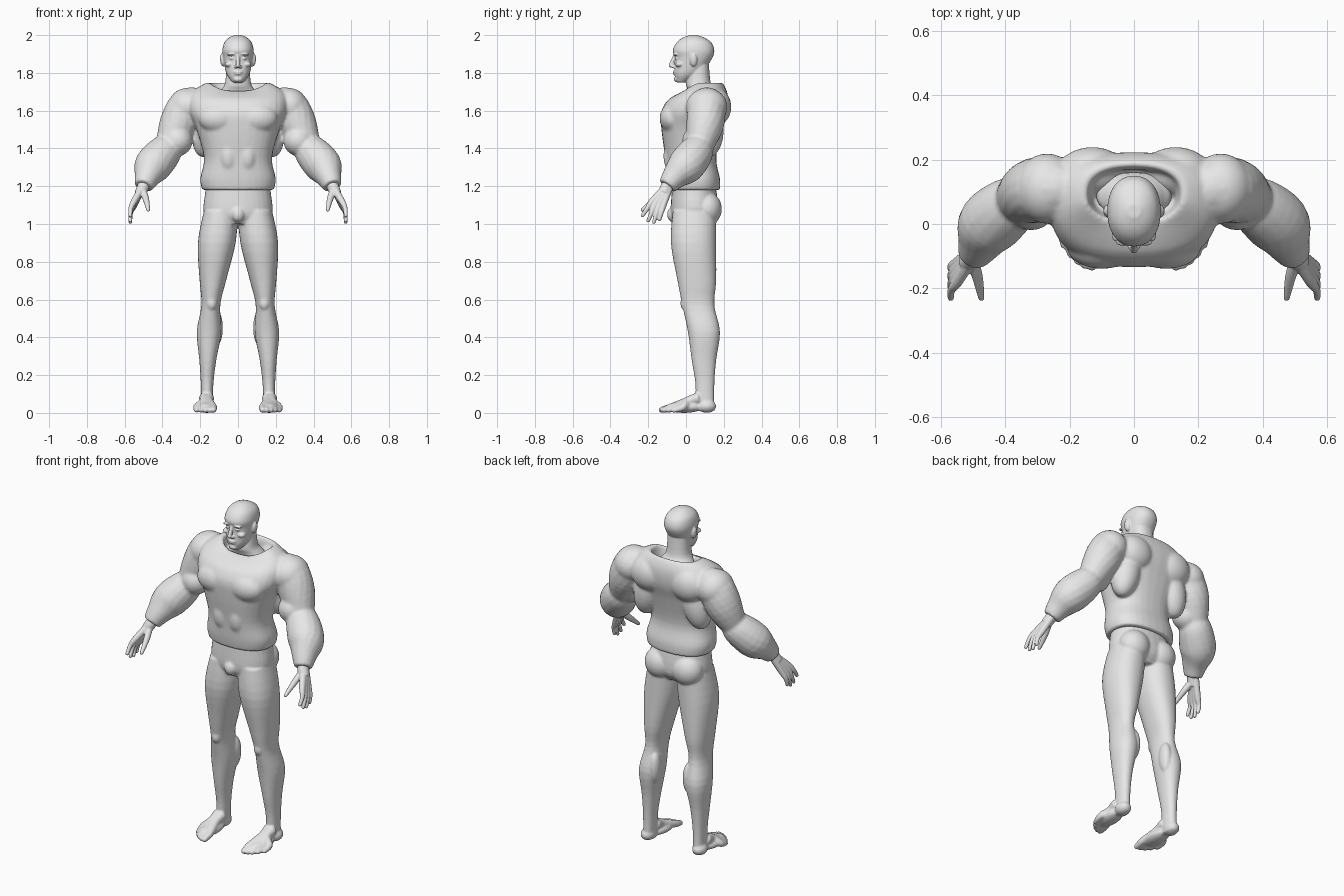
import bpy
import bmesh
import math
from mathutils import Matrix, Vector

cube = bpy.data.objects.get("Cube")
if cube:
    bpy.data.objects.remove(cube, do_unlink=True)

colour = (0.8, 0.8, 0.8, 1)
grey = bpy.data.materials.new("plain_grey")
grey.use_nodes = True
grey.diffuse_color = colour
grey.node_tree.nodes["Principled BSDF"].inputs["Base Color"].default_value = colour


def resample(rows, steps=4):
    """Smooth curve through rows of numbers."""
    rows = [Vector(row) for row in rows]
    last = len(rows) - 1
    curve = []
    for i in range(last):
        before, start = rows[max(i - 1, 0)], rows[i]
        end, after = rows[i + 1], rows[min(i + 2, last)]
        leave, arrive = (end - before) / 2, (after - start) / 2
        for step in range(steps):
            t = step / steps
            ease = t * t * (3 - 2 * t)
            curve.append(start.lerp(end, ease) + leave * t * (1 - t) ** 2
                         - arrive * t * t * (1 - t))
    return curve + [rows[last]]


def circle(count):
    """Cosine and sine pairs around a full turn."""
    angles = [math.tau * k / count for k in range(count)]
    return [(math.cos(angle), math.sin(angle)) for angle in angles]


def skin(bm, rings):
    """Join rings of points into a closed skin."""
    rings = [[bm.verts.new(point) for point in ring] for ring in rings]
    for low, high in zip(rings, rings[1:]):
        for i in range(len(low)):
            bm.faces.new((low[i - 1], low[i], high[i], high[i - 1]))
    bm.faces.new(rings[0])
    bm.faces.new(rings[-1])


def stack(bm, rows, power=2.2, centre=lambda z: 0, dip=lambda z: 0):
    """Level sections, each with height, front, back and half width."""
    def bend(value):
        return math.copysign(abs(value) ** (2 / power), value)

    rings = []
    for z, front, back, half in resample(rows):
        middle, depth = (front + back) / 2, (back - front) / 2
        rings.append([(centre(z) + half * bend(c), middle + depth * bend(s),
                       z - dip(z) * min(0, s) ** 2) for c, s in circle(32)])
    skin(bm, rings)


def ball(bm, at, size, tilt=0):
    """Ellipsoid leaning sideways by the tilt."""
    place = Matrix.Translation(at) @ Matrix.Rotation(tilt, 4, 'Y') @ Matrix.Diagonal((*size, 1))
    bmesh.ops.create_uvsphere(bm, u_segments=24, v_segments=16, radius=1, matrix=place)


def tube(bm, rows, round_tip=False):
    """Round sections along a path, each with a position and a radius."""
    points = resample(rows)
    rings = []
    for i, point in enumerate(points):
        ahead = points[min(i + 1, len(points) - 1)].xyz
        turn = (ahead - points[max(i - 1, 0)].xyz).to_track_quat('Z', 'Y')
        rings.append([point.xyz + turn @ Vector((c, s, 0)) * point.w for c, s in circle(16)])
    skin(bm, rings)
    if round_tip:
        ball(bm, point.xyz, [point.w] * 3)


def reflect(bm):
    """Copy everything built so far to the other side."""
    copy = bmesh.ops.duplicate(bm, geom=bm.verts[:] + bm.edges[:] + bm.faces[:])["geom"]
    verts = [item for item in copy if isinstance(item, bmesh.types.BMVert)]
    bmesh.ops.scale(bm, vec=(-1, 1, 1), verts=verts)


def finish(name, bm, voxel, smoothing):
    """Fuse the volumes into one smooth surface."""
    bmesh.ops.recalc_face_normals(bm, faces=bm.faces)
    mesh = bpy.data.meshes.new(name)
    bm.to_mesh(mesh)
    bm.free()
    mesh.materials.append(grey)
    part = bpy.data.objects.new(name, mesh)
    bpy.context.collection.objects.link(part)
    fuse = part.modifiers.new("fuse", 'REMESH')
    fuse.mode = 'VOXEL'
    fuse.voxel_size = voxel
    fuse.use_smooth_shade = True
    soften = part.modifiers.new("soften", 'SMOOTH')
    soften.factor = 0.5
    soften.iterations = smoothing


# Sweater: muscles and sleeves, then the body with a sunken collar
bm = bmesh.new()
chest = ball(bm, at=(.1, -.07, 1.56), size=(.11, .07, .08))
shoulder_blade = ball(bm, at=(.13, .16, 1.62), size=(.11, .08, .1))
flank = ball(bm, at=(.16, .12, 1.5), size=(.08, .08, .15), tilt=-.2)
stomach = ball(bm, at=(.05, -.07, 1.36), size=(.05, .05, .09))
shoulder_cap = ball(bm, at=(.27, .11, 1.62), size=(.1, .11, .1), tilt=.5)
biceps = ball(bm, at=(.32, .06, 1.44), size=(.08, .08, .08))
upper_sleeve = tube(bm, [(.2, .11, 1.64, .08), (.27, .11, 1.62, .1),
                         (.32, .1, 1.52, .1), (.37, .07, 1.4, .07)])
lower_sleeve = tube(bm, [(.34, .08, 1.43, .06), (.38, .06, 1.39, .09), (.45, 0, 1.31, .1),
                         (.48, -.06, 1.25, .07), (.5, -.1, 1.2, .05)])
reflect(bm)
stack(bm, [(1.18, -.09, .18, .19), (1.24, -.1, .18, .2), (1.35, -.11, .16, .18),
           (1.5, -.13, .19, .22), (1.6, -.13, .22, .26), (1.69, -.07, .22, .25),
           (1.75, 0, .19, .16), (1.72, .01, .17, .14), (1.66, .02, .17, .13)],
      power=2.4, dip=lambda z: max(0, z - 1.66) / 2)
finish("sweater", bm, voxel=.008, smoothing=8)

# Legs with feet, then the hips
bm = bmesh.new()
stack(bm, [(1.07, -.07, .16, .09), (.9, -.08, .16, .1), (.7, -.045, .16, .07),
           (.57, -.02, .15, .05), (.43, .01, .18, .065), (.28, .03, .16, .045),
           (.15, .05, .15, .033), (.01, .05, .15, .03)],
      centre=lambda z: .165 - .065 * z * z)
buttock = ball(bm, at=(.09, .11, 1.08), size=(.09, .08, .09))
kneecap = ball(bm, at=(.14, 0, .58), size=(.03, .03, .04))
inner_calf = ball(bm, at=(.11, .13, .45), size=(.03, .04, .09))
heel = ball(bm, at=(.17, .11, .035), size=(.04, .05, .035))
sole = ball(bm, at=(.165, -.01, .03), size=(.05, .1, .03))
for i in range(5):
    inner = 4 - i
    ankle_x, toe_x = .155 + .006 * i, .13 + .022 * i
    toe_y, toe_radius = -.13 + .004 * i * i, .012 + .001 * inner
    tube(bm, [(ankle_x, .07, .08, .03), (ankle_x, .01, .06, .025),
              (toe_x, toe_y + .05, .03, .02), (toe_x, toe_y, toe_radius, toe_radius)],
         round_tip=True)
reflect(bm)
stack(bm, [(1, -.06, .13, .11), (1.06, -.08, .17, .18),
           (1.18, -.075, .16, .172), (1.25, -.07, .14, .165)])
ball(bm, at=(0, -.07, 1.05), size=(.035, .03, .04))
finish("legs", bm, voxel=.0065, smoothing=5)

# Hands: each finger runs from the wrist over its knuckle
bm = bmesh.new()
wrist = tube(bm, [(.485, -.06, 1.24, .034), (.5, -.1, 1.2, .032), (.52, -.12, 1.16, .03)])
for i in range(4):
    root = Vector((.508, -.11 + .007 * i, 1.19))
    knuckle = Vector((.55, -.18 + .02 * i, 1.12 - .007 * i))
    tip = knuckle + Vector((.02, -.05 + .01 * i, -.105 + .02 * abs(i - 1.5)))
    bulge = knuckle.lerp(tip, .5) + Vector((.008, 0, 0))
    tube(bm, [(*root, .02), (*knuckle, .017), (*bulge, .0125), (*tip, .01)], round_tip=True)
thumb = tube(bm, [(.505, -.11, 1.18, .02), (.487, -.165, 1.13, .017),
                  (.475, -.23, 1.075, .01)], round_tip=True)
reflect(bm)
finish("hands", bm, voxel=.004, smoothing=3)

# Head: paired features, then skull, neck, nose, lips and chin
bm = bmesh.new()
nostril = ball(bm, at=(.012, -.068, 1.833), size=(.009, .011, .008))
eye = ball(bm, at=(.031, -.05, 1.877), size=(.014, .011, .007))
brow = ball(bm, at=(.033, -.055, 1.898), size=(.026, .014, .006), tilt=.1)
cheekbone = ball(bm, at=(.048, -.035, 1.845), size=(.022, .022, .014))
ear = ball(bm, at=(.082, .04, 1.868), size=(.013, .02, .034), tilt=.1)
reflect(bm)
stack(bm, [(1.75, -.05, 0, .03), (1.785, -.06, .06, .056), (1.82, -.062, .1, .068),
           (1.88, -.06, .14, .079), (1.92, -.07, .15, .083), (1.96, -.05, .135, .073),
           (1.985, -.02, .1, .05), (2, .02, .06, .02)])
stack(bm, [(1.62, .03, .16, .12), (1.68, .02, .16, .115), (1.71, .01, .15, .09),
           (1.75, 0, .13, .068), (1.86, .02, .12, .06)])
nose = tube(bm, [(0, -.06, 1.89, .009), (0, -.08, 1.84, .012)], round_tip=True)
for height, width in ((1.806, .024), (1.795, .02)):
    ball(bm, at=(0, -.059, height), size=(width, .011, .005))
ball(bm, at=(0, -.05, 1.766), size=(.024, .014, .014))
finish("head", bm, voxel=.0042, smoothing=3)
